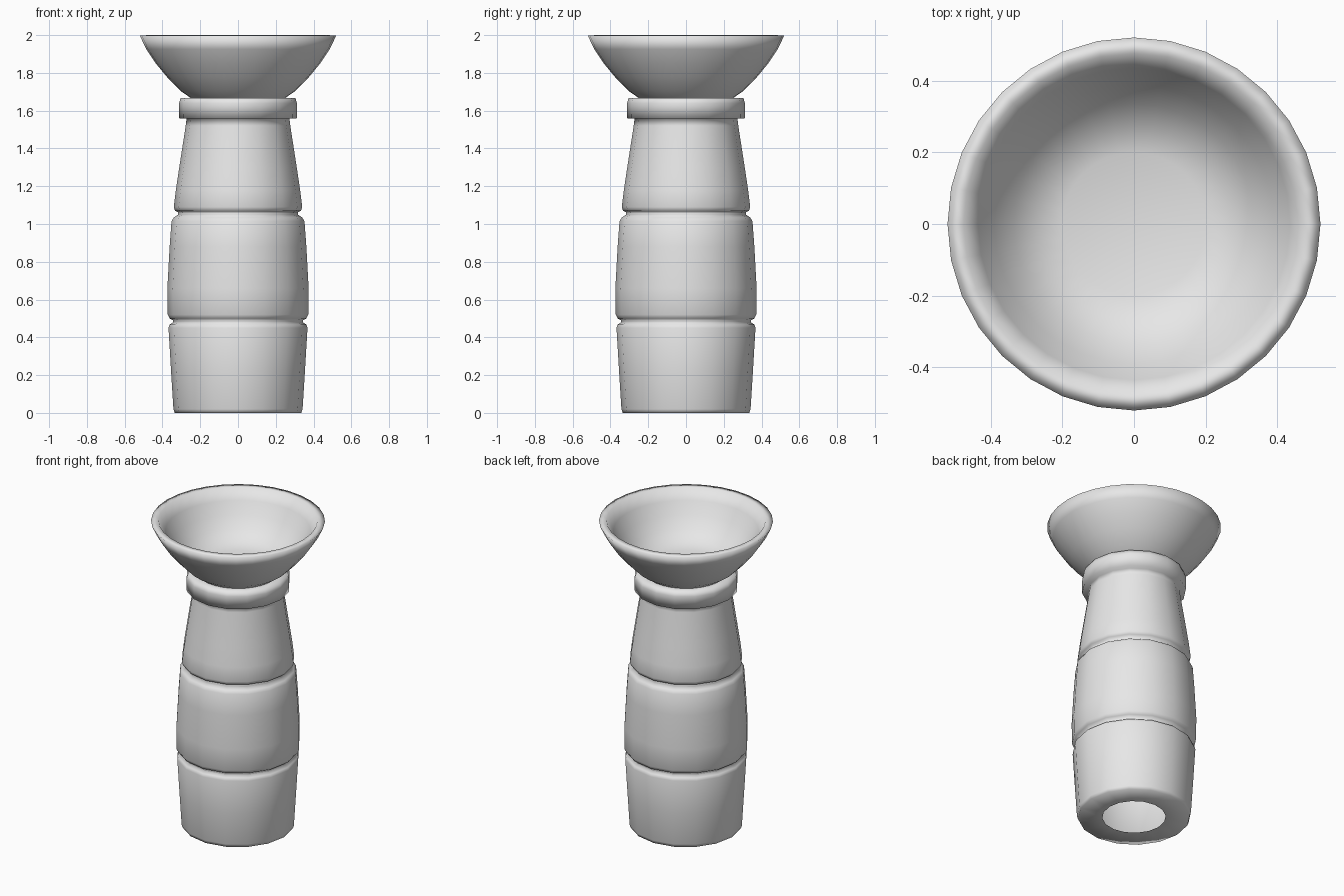
import bpy, bmesh, math

cube = bpy.data.objects.get("Cube")
if cube:
    bpy.data.objects.remove(cube, do_unlink=True)

grey = bpy.data.materials.new("light grey")
grey.use_nodes = True
grey.diffuse_color = (0.8, 0.8, 0.8, 1)
grey.node_tree.nodes["Principled BSDF"].inputs["Base Color"].default_value = (0.8, 0.8, 0.8, 1)


def lathe(name, profile, sides):
    """Turn a (radius, height) profile about z; rising profiles face outward."""
    bm = bmesh.new()
    rings = []
    for r, z in profile:
        if r == 0:
            rings.append([bm.verts.new((0, 0, z))] * sides)
        else:
            rings.append([bm.verts.new((r * math.cos(math.tau * i / sides),
                                        r * math.sin(math.tau * i / sides), z))
                          for i in range(sides)])
    for low, high in zip(rings, rings[1:]):
        for i in range(sides):
            j = (i + 1) % sides
            corners = list(dict.fromkeys((low[i], low[j], high[j], high[i])))
            bm.faces.new(corners).smooth = True
    mesh = bpy.data.meshes.new(name)
    bm.to_mesh(mesh)
    bm.free()
    mesh.materials.append(grey)
    bpy.context.collection.objects.link(bpy.data.objects.new(name, mesh))


# Swelling grip in three segments, flowing into the collar at its top
lathe("grip_and_collar", [
    (0.19, 0), (0.335, 0), (0.342, 0.02),
    (0.355, 0.23), (0.368, 0.45), (0.362, 0.468), (0.335, 0.485),
    (0.362, 0.5), (0.372, 0.52), (0.374, 0.66), (0.362, 0.88), (0.352, 1.015),
    (0.34, 1.035), (0.305, 1.057),
    (0.333, 1.07), (0.34, 1.09), (0.329, 1.18), (0.311, 1.3), (0.277, 1.52),
    (0.272, 1.56), (0.311, 1.558), (0.312, 1.64), (0.304, 1.667),
    (0.25, 1.667), (0, 1.667),
], 16)

# Hollow inside of the grip, seen through the hole in the base
lathe("grip_inside", [
    (0, 1.6), (0.25, 1.56), (0.325, 1.0), (0.345, 0.55), (0.33, 0.02), (0.19, 0),
], 16)

# Open bowl with a rolled lip and a flat floor
lathe("bowl", [
    (0.25, 1.667), (0.305, 1.705), (0.375, 1.777), (0.435, 1.85),
    (0.485, 1.925), (0.52, 1.997), (0.475, 2.0), (0.435, 1.93),
    (0.39, 1.855), (0.335, 1.785), (0.27, 1.735), (0.2, 1.712), (0, 1.712),
], 32)
